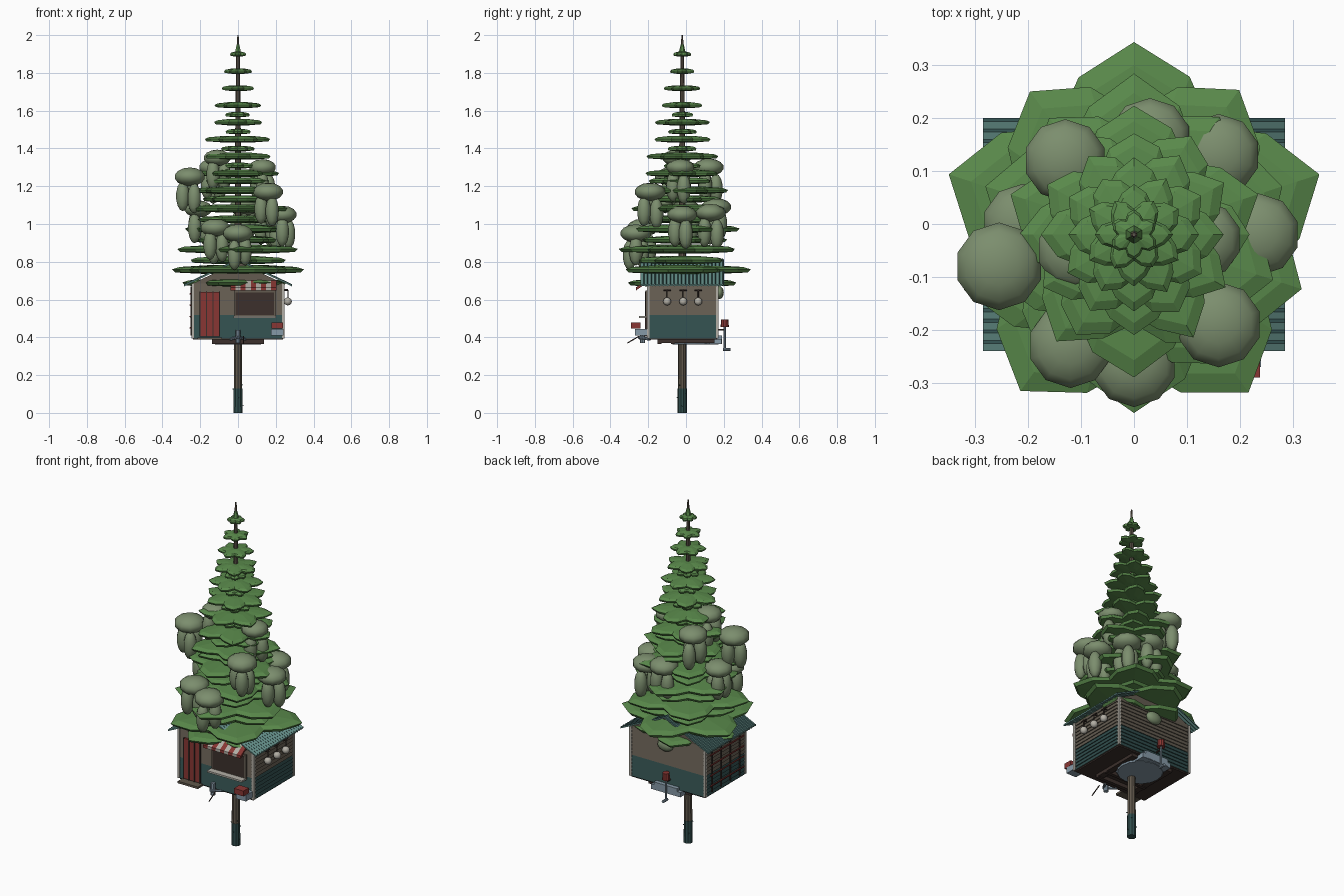
import bpy, bmesh, math, random
from mathutils import Vector, Matrix

random.seed(4)
old = bpy.data.objects.get("Cube")
if old:
    bpy.data.objects.remove(old)

def material(name, rgb):
    m = bpy.data.materials.new(name)
    m.use_nodes = True
    m.diffuse_color = (*rgb, 1)
    m.node_tree.nodes["Principled BSDF"].inputs["Base Color"].default_value = (*rgb, 1)
    return m

LEAF = material("leaf green", (.10, .25, .07))
POD = material("olive pod", (.20, .27, .155))
WALL = material("wall beige", (.125, .105, .08))
TEAL = material("dark teal", (.03, .075, .073))
ROOF = material("roof teal", (.13, .28, .255))
RED = material("red", (.25, .037, .033))
CREAM = material("cream", (.45, .43, .38))
DARK = material("dark brown", (.045, .03, .025))
STEEL = material("blue grey steel", (.24, .32, .385))
BARK = material("bark", (.115, .095, .07))

def finish(name, bm, mats, smooth=False):
    bmesh.ops.recalc_face_normals(bm, faces=bm.faces)
    me = bpy.data.meshes.new(name)
    bm.to_mesh(me)
    bm.free()
    for m in mats:
        me.materials.append(m)
    for p in me.polygons:
        p.use_smooth = smooth
    ob = bpy.data.objects.new(name, me)
    bpy.context.scene.collection.objects.link(ob)
    return ob

def box(name, mat, x, y, z):
    """Box from (low, high) ranges on each axis."""
    bm = bmesh.new()
    bmesh.ops.create_cube(bm, size=1)
    for v in bm.verts:
        v.co = [(r[0] + r[1]) / 2 + c * (r[1] - r[0]) for r, c in zip((x, y, z), v.co)]
    return finish(name, bm, [mat])

def rod(name, mat, a, b, r1, r2=None, sides=8):
    """Round bar between two points, optionally tapered."""
    a, b = Vector(a), Vector(b)
    bm = bmesh.new()
    turn = (b - a).to_track_quat('Z', 'Y').to_matrix().to_4x4()
    bmesh.ops.create_cone(bm, cap_ends=True, segments=sides, radius1=r1,
                          radius2=r1 if r2 is None else r2, depth=(b - a).length,
                          matrix=Matrix.Translation((a + b) / 2) @ turn)
    return finish(name, bm, [mat])

def ball(bm, centre, size, sides=10, rings=7):
    bmesh.ops.create_uvsphere(bm, u_segments=sides, v_segments=rings, radius=1,
                              matrix=Matrix.Translation(centre) @ Matrix.Diagonal((*size, 1)))

def bridge(bm, a, b):
    n = len(a)
    return [bm.faces.new((a[i], a[(i + 1) % n], b[(i + 1) % n], b[i])) for i in range(n)]

CY = -.02  # trunk position in y

# Trunk with a painted foot
rod("trunk", BARK, (0, CY, .13), (0, CY, 1.4), .023, .016, 10)
rod("trunk_top", BARK, (0, CY, 1.4), (0, CY, 1.93), .016, .009, 8)
rod("trunk_tip", BARK, (0, CY, 1.93), (0, CY, 2), .008, .004, 6)
rod("trunk_foot", TEAL, (0, CY, 0), (0, CY, .13), .025, .024, 10)
for i in range(6):
    a = i * 2.4
    d = Vector((math.cos(a), math.sin(a), .3))
    p = Vector((0, CY, .03 + i * .022))
    rod("foot_knot", TEAL, p + d * .018, p + d * .029, .004, .002, 5)

# Foliage tiers: pointed star slabs, thicker towards the middle
def tier(name, z, radius, points, spin, jitter=.05):
    outline = []
    for k in range(points):
        for frac, reach in ((0, 1), (.27, .86), (.5, .68), (.73, .86)):
            a = spin + (k + frac) * math.tau / points
            outline.append((a, radius * reach * random.uniform(1 - jitter, 1)))
    t = .01 + radius * .03
    bm = bmesh.new()
    rings = []
    for scale, h in ((.45, -t * 1.2), (.95, -t * .8), (1, 0), (.88, t * .6), (.4, t * 1.1)):
        rings.append([bm.verts.new((r * scale * math.cos(a),
                                    CY + r * scale * math.sin(a), z + h)) for a, r in outline])
    for a, b in zip(rings, rings[1:]):
        bridge(bm, a, b)
    bm.faces.new(rings[0])
    bm.faces.new(rings[-1])
    finish(name, bm, [LEAF])

UP = math.pi / 2
tier("lowest_tier", .69, .31, 5, math.radians(106))
for i in range(13):
    z = .76 + .108 * i if i < 4 else 1.18 + .09 * (i - 4)
    r = .369 - (z - .76) * .28
    n = 5 if i < 5 else 6
    spin = UP + i * math.pi / n
    tier("main_tier", z, r, n, spin, .02 if i < 2 else .06)
    if i < 5:
        tier("inner_tier", z + .05, r * .76, n, spin + .6, .08)
    elif i < 9:
        tier("small_tier", z + .04, r * .45, n, spin + .5, .08)
rod("tree_tip", LEAF, (0, CY, 1.9), (0, CY, 1.95), .02, .008, 6)

# Hanging pods: a flat cap over three drooping lobes
pods = [(-.255, -.08, 1.25, .085), (-.13, .12, 1.3, .08), (.03, .16, 1.09, .08),
        (.16, .13, 1.06, .08), (.235, -.02, 1.05, .08), (.16, -.19, 1.17, .083),
        (0, -.265, .95, .083), (-.12, -.23, .98, .082), (-.21, 0, 1.08, .078),
        (.13, -.03, 1.3, .075), (-.11, -.05, 1.35, .075)]
for x, y, z, r in pods:
    bm = bmesh.new()
    ball(bm, (x, y, z), (r, r, r * .58))
    for k in range(3):
        a = x * 20 + k * math.tau / 3
        ball(bm, (x + .038 * math.cos(a), y + .038 * math.sin(a), z - .09 - .012 * k),
             (.037, .037, .08))
    finish("hanging_pod", bm, [POD], True)

# Cabin walls: lapped boards, teal below and beige above
X, Y0, Y1, Z0, Z1 = .24, -.2, .165, .395, .685
bm = bmesh.new()
rings, boards = [], 14
step = (Z1 - Z0) / boards
for i in range(boards):
    for z, out in ((Z0 + i * step, .005), (Z0 + (i + 1) * step, 0)):
        rings.append([bm.verts.new((sx * (X + out), y + sy * out, z)) for sx, y, sy in
                      ((-1, Y0, -1), (1, Y0, -1), (1, Y1, 1), (-1, Y1, 1))])
for a, b in zip(rings, rings[1:]):
    for f in bridge(bm, a, b):
        f.material_index = 0 if f.calc_center_median().z > .52 else 1
bm.faces.new(rings[0])
bm.faces.new(rings[-1])
finish("cabin_walls", bm, [WALL, TEAL])

# Gable ends as one prism under the roof
bm = bmesh.new()
ends = [[bm.verts.new(p) for p in ((-X, y, Z1), (X, y, Z1), (0, y, .8))] for y in (Y0, Y1)]
bridge(bm, *ends)
for e in ends:
    bm.faces.new(e)
finish("gable", bm, [WALL])

# Corner trims and floor
for x in (-X, X):
    for y in (Y0, Y1):
        box("corner_trim", CREAM, (x - .007, x + .007), (y - .007, y + .007), (Z0, Z1))
box("floor", DARK, (-.238, .238), (-.198, .163), (.388, .397))

# Corrugated roof, ridge running front to back: wide light ribs, narrow dark grooves
bm = bmesh.new()
rows = []
waves = 22
for k in range(waves * 2 + 1):
    y = -.24 + .44 / waves * (k // 2 + .7 * (k % 2))
    h = .004 * (k % 2)
    rows.append([[bm.verts.new((x, y, z + h + d)) for x, z in ((-.285, .67), (0, .805), (.285, .67))]
                 for d in (0, .008)])
for k in range(waves * 2):
    for layer in (0, 1):
        a, b = rows[k][layer], rows[k + 1][layer]
        for j in (0, 1):
            bm.faces.new((a[j], a[j + 1], b[j + 1], b[j])).material_index = k % 2
    for j in (0, 2):
        bm.faces.new((rows[k][0][j], rows[k + 1][0][j], rows[k + 1][1][j], rows[k][1][j]))
for lo, hi in (rows[0], rows[-1]):
    for j in (0, 1):
        bm.faces.new((lo[j], lo[j + 1], hi[j + 1], hi[j]))
finish("corrugated_roof", bm, [ROOF, TEAL])

# Front: door with planks and a step
box("door", RED, (-.2, -.1), (-.213, -.2), (.405, .64))
for x in (-.202, -.167, -.133, -.098):
    box("door_batten", DARK, (x - .003, x + .003), (-.217, -.205), (.405, .642))
box("door_step", BARK, (-.215, -.085), (-.25, -.2), (.388, .4))

# Front: serving window, counter and striped awning
box("window_frame", WALL, (-.022, .2), (-.214, -.2), (.505, .648))
box("window_pane", DARK, (-.012, .19), (-.218, -.2), (.517, .638))
box("counter", CREAM, (-.025, .2), (-.25, -.2), (.502, .512))
for i in range(9):
    x = -.04 + i * .027
    bm = bmesh.new()
    sides = [[bm.verts.new((xx, y, z)) for y, z in
              ((-.205, .7), (-.265, .665), (-.265, .648), (-.205, .69))] for xx in (x, x + .027)]
    bridge(bm, *sides)
    for s in sides:
        bm.faces.new(s)
    finish("awning_stripe", bm, [RED if i % 2 == 0 else CREAM])

# Front: delivery box, hitch and drawbar
box("box_base", STEEL, (.175, .24), (-.27, -.2), (.41, .445))
box("box_lid", RED, (.177, .238), (-.29, -.24), (.447, .478))
rod("hitch_post", STEEL, (0, -.23, .37), (0, -.23, .44), .013)
for x in (-.04, .04):
    rod("drawbar", STEEL, (x, -.19, .39), (0, -.25, .4), .008)
rod("hitch_handle", DARK, (.03, -.25, .405), (.03, -.31, .37), .003, None, 6)

# Left side: row of hanging globe lamps
for y in (-.1, -.015, .065):
    rod("lamp_bracket", DARK, (.24, y, .65), (.266, y, .65), .005, None, 6)
    rod("lamp_bar", DARK, (.262, y - .02, .65), (.262, y + .02, .65), .004, None, 6)
    rod("lamp_cord", DARK, (.264, y, .65), (.264, y, .6), .003, None, 6)
    bm = bmesh.new()
    ball(bm, (.264, y, .59), (.021, .021, .021), 12, 8)
    finish("globe_lamp", bm, [CREAM], True)

# Right side: trellis
for i in range(4):
    y = -.14 + i * .085
    rod("trellis_upright", DARK, (-.249, y, .41), (-.249, y, .67), .004, None, 6)
for i in range(4):
    z = .45 + i * .06
    rod("trellis_bar", RED, (-.253, -.175, z), (-.253, .135, z), .004, None, 6)

# Back: red lantern on a jointed post, and a round vent cover
rod("lantern_post", STEEL, (-.015, .205, .335), (-.015, .205, .46), .006)
rod("lantern_foot", STEEL, (-.015, .195, .335), (-.015, .235, .335), .008)
rod("lantern_arm", DARK, (-.015, .165, .44), (-.015, .205, .44), .005)
rod("lantern", RED, (-.015, .205, .455), (-.015, .205, .495), .022, .019, 10)
bm = bmesh.new()
ball(bm, (.01, .175, .637), (.05, .025, .035), 12, 8)
finish("vent_cover", bm, [POD], True)

# Underside: steel skid pan with a raised back lip, and chassis rails
rod("skid_pan", STEEL, (0, .05, .362), (0, .05, .387), .12, .135, 16)
box("skid_tail", STEEL, (-.095, .095), (.05, .188), (.364, .392))
box("skid_lip", STEEL, (-.075, .075), (.165, .19), (.366, .41))
for x in (-.12, .12):
    box("chassis_rail", DARK, (x - .018, x + .018), (-.14, .15), (.37, .389))
for y in (-.14, -.07):
    box("chassis_cross", DARK, (-.138, .138), (y - .01, y + .01), (.366, .389))
